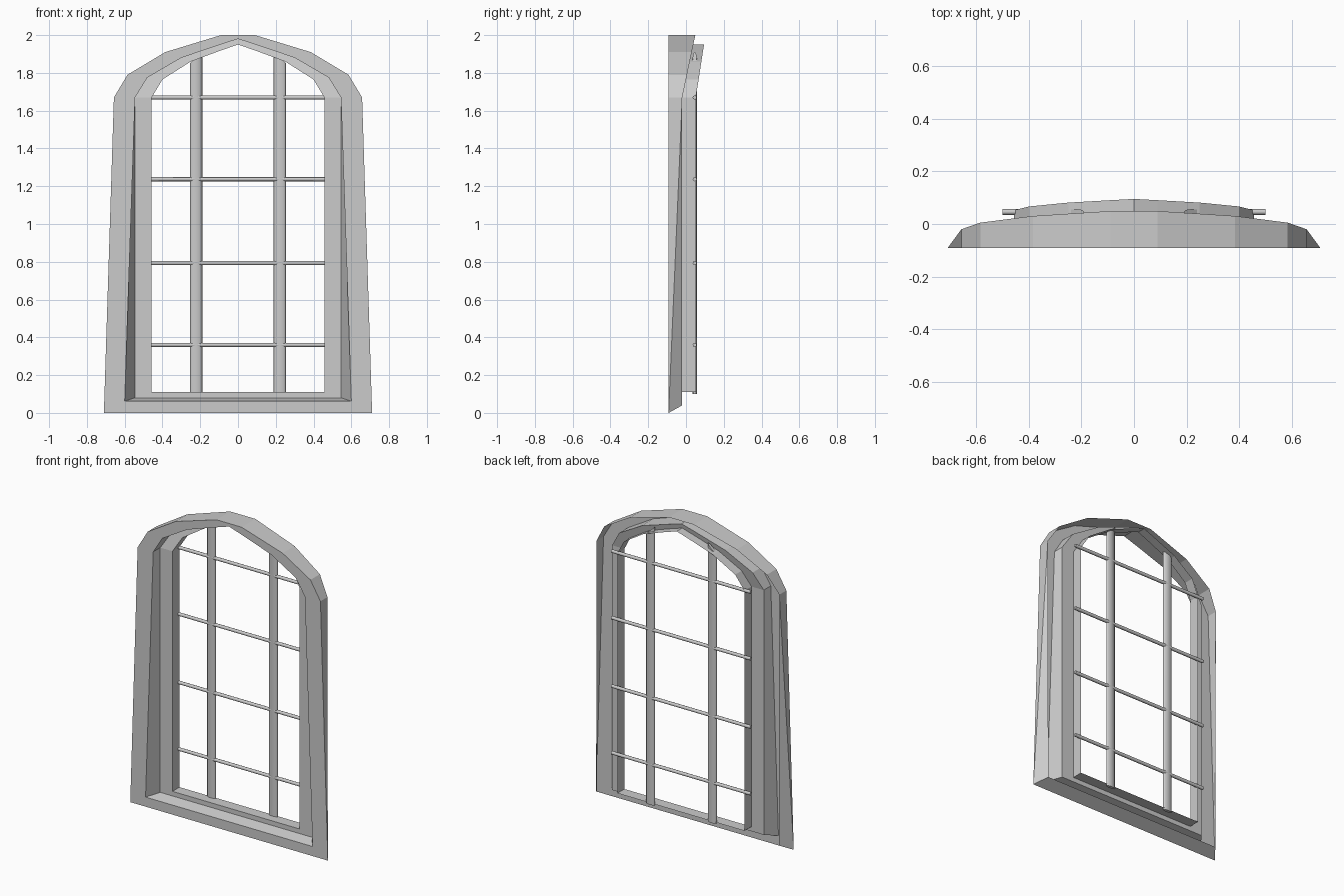
import bpy, bmesh
from math import cos, sin, pi

if "Cube" in bpy.data.objects:
    bpy.data.objects.remove(bpy.data.objects["Cube"])


def new_object(name, bm):
    mesh = bpy.data.meshes.new(name)
    bm.to_mesh(mesh)
    bm.free()
    ob = bpy.data.objects.new(name, mesh)
    bpy.context.collection.objects.link(ob)
    return ob


def mirror(ob):
    mod = ob.modifiers.new("mirror", 'MIRROR')
    mod.use_axis[0] = True
    mod.merge_threshold = 0.0005


def lean(base, slope):
    # depth is constant on the jambs and tips backwards in the arch
    return lambda z: base + slope * max(0, z - 1.67)


# half outlines (x, z) from bottom centre round to the apex
outer_front = [(0, 0), (.71, 0), (.657, 1.67), (.585, 1.79), (.385, 1.91), (.09, 2), (0, 2)]
outer_back = [(0, .04), (.653, .04)] + outer_front[2:]
arch = [(.545, 1.67), (.48, 1.775), (.30, 1.88), (.09, 1.951), (0, 1.98)]
inner_front = [(0, .062), (.6, .062)] + arch
inner_back = [(0, .08), (.545, .08)] + arch
opening = [(0, .11), (.457, .11), (.457, 1.67), (.40, 1.765), (.25, 1.86), (.09, 1.919), (0, 1.95)]

front, back, rear = lean(-.092, 0), lean(-.02, .21), lean(.052, .155)
rings = [(outer_back, back), (outer_front, front), (inner_front, front),
         (inner_back, back), (opening, back), (opening, rear)]

# stone surround: open-backed shell lofted through the outlines
bm = bmesh.new()
loops = [[bm.verts.new((x, depth(z), z)) for x, z in pts] for pts, depth in rings]
for k, (a, b) in enumerate(zip(loops, loops[1:])):
    for i in range(len(a) - 1):
        if k == 0 and i == 1:  # twisted outer jamb
            bm.faces.new((a[i], a[i + 1], b[i]))
            bm.faces.new((a[i + 1], b[i + 1], b[i]))
        else:
            bm.faces.new((a[i], a[i + 1], b[i + 1], b[i]))
mirror(new_object("window_surround", bm))


def bar(name, n, lower, upper):
    # lower / upper map a unit circle point to the two end positions
    bm = bmesh.new()
    circle = [(cos(2 * pi * j / n), sin(2 * pi * j / n)) for j in range(n)]
    lo = [bm.verts.new(lower(*p)) for p in circle]
    hi = [bm.verts.new(upper(*p)) for p in circle]
    for j in range(n):
        m = (j + 1) % n
        bm.faces.new((lo[j], lo[m], hi[m], hi[j]))
    bm.faces.new(hi)
    bm.faces.new(lo[::-1])
    bmesh.ops.recalc_face_normals(bm, faces=bm.faces)
    ob = new_object(name, bm)
    for p in ob.data.polygons:
        p.use_smooth = len(p.vertices) == 4
    return ob


BAR_Y = .046

# flat upright bars with slanted tops, one each side
mirror(bar("upright_bars", 8,
           lambda u, v: (.222 + .033 * u, BAR_Y + .011 * v, .10),
           lambda u, v: (.222 + .033 * u, BAR_Y + .011 * v, 1.88 - .03 * u)))

# thin cross bars running into the wall
for i, z in enumerate((.36, .793, 1.237, 1.67)):
    bar(f"cross_bar_{i + 1}", 8,
        lambda u, v: (-.5, BAR_Y + .011 * u, z + .011 * v),
        lambda u, v: (.5, BAR_Y + .011 * u, z + .011 * v))
